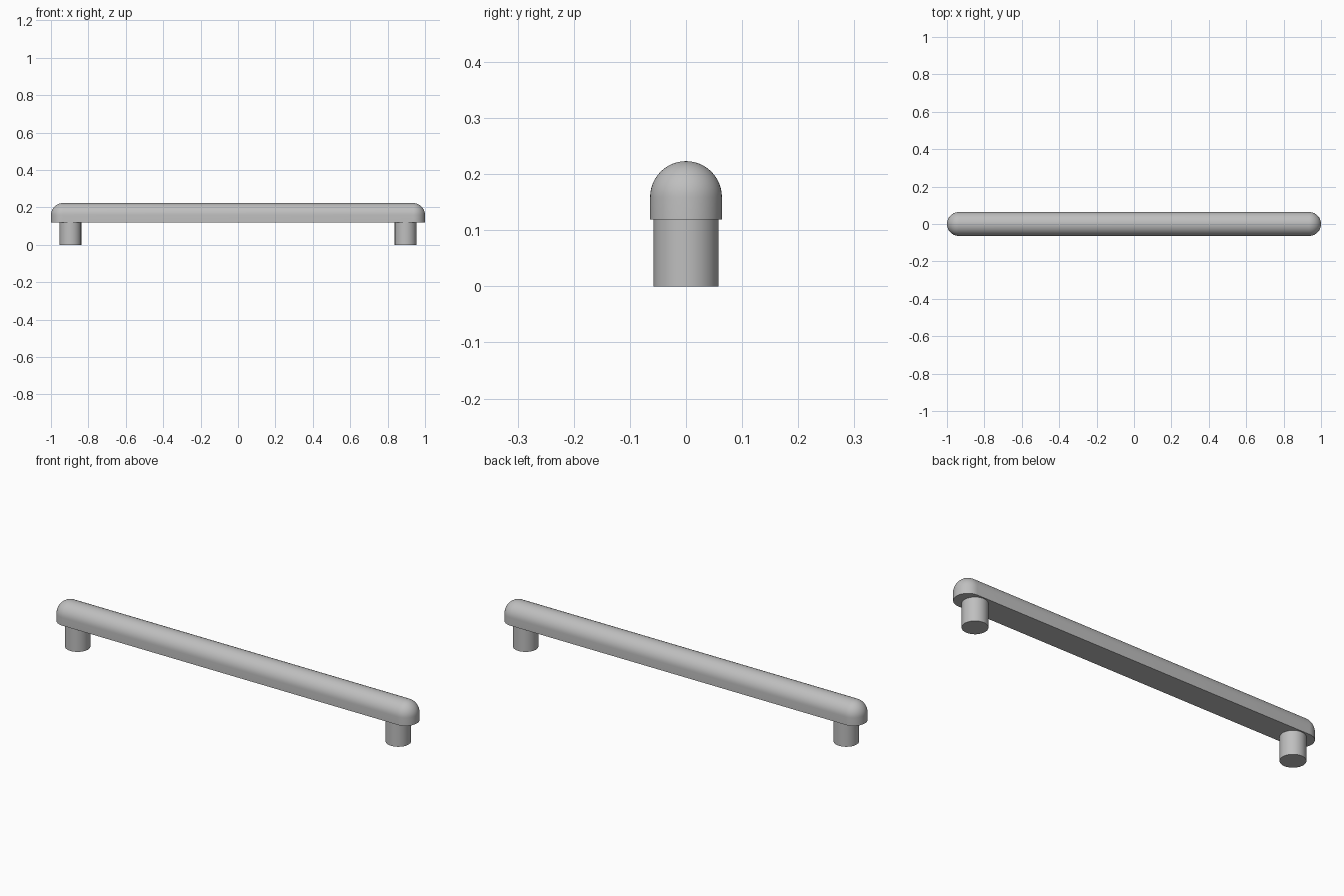
import bpy, bmesh, math

if "Cube" in bpy.data.objects:
    bpy.data.objects.remove(bpy.data.objects["Cube"])

grey = bpy.data.materials.new("satin grey")
grey.diffuse_color = (0.52, 0.52, 0.52, 1)
grey.use_nodes = True
grey.node_tree.nodes["Principled BSDF"].inputs["Base Color"].default_value = grey.diffuse_color

R = 0.064            # half width of the bar
END = 1.0 - R        # centre of each rounded end
Z0, Z1 = 0.119, 0.159  # underside and start of the dome
ARC = 24             # steps around each rounded end


def finish(name, bm):
    bmesh.ops.remove_doubles(bm, verts=bm.verts, dist=1e-5)
    bmesh.ops.recalc_face_normals(bm, faces=bm.faces)
    mesh = bpy.data.meshes.new(name)
    bm.to_mesh(mesh)
    bm.free()
    mesh.materials.append(grey)
    obj = bpy.data.objects.new(name, mesh)
    bpy.context.collection.objects.link(obj)
    bpy.ops.object.select_all(action='DESELECT')
    obj.select_set(True)
    bpy.context.view_layer.objects.active = obj
    bpy.ops.object.shade_smooth_by_angle(angle=math.radians(35))
    return obj


def stadium(bm, r, z):
    """Ring of points: two half circles joined by straight sides."""
    ring = []
    for side, start in ((1, -math.pi / 2), (-1, math.pi / 2)):
        for i in range(ARC + 1):
            a = start + math.pi * i / ARC
            ring.append(bm.verts.new((side * END + r * math.cos(a), r * math.sin(a), z)))
    return ring


# Grip bar: flat underside, straight skirt, domed top with spherical ends
bm = bmesh.new()
levels = [(R, Z0)]
for i in range(13):
    a = math.pi / 2 * i / 12
    levels.append((max(R * math.cos(a), 0.0), Z1 + R * math.sin(a)))
rings = [stadium(bm, r, z) for r, z in levels]
bm.faces.new(rings[0][::-1])
for low, high in zip(rings, rings[1:]):
    for i in range(len(low)):
        j = (i + 1) % len(low)
        bm.faces.new((low[i], low[j], high[j], high[i]))
bmesh.ops.dissolve_degenerate(bm, dist=1e-6, edges=bm.edges)
finish("grip_bar", bm)

# Mounting posts
for side, label in ((-1, "left"), (1, "right")):
    bm = bmesh.new()
    bmesh.ops.create_cone(bm, cap_ends=True, segments=48, radius1=0.058, radius2=0.058, depth=Z0)
    bmesh.ops.translate(bm, verts=bm.verts, vec=(side * 0.896, 0, Z0 / 2))
    finish(label + "_post", bm)
